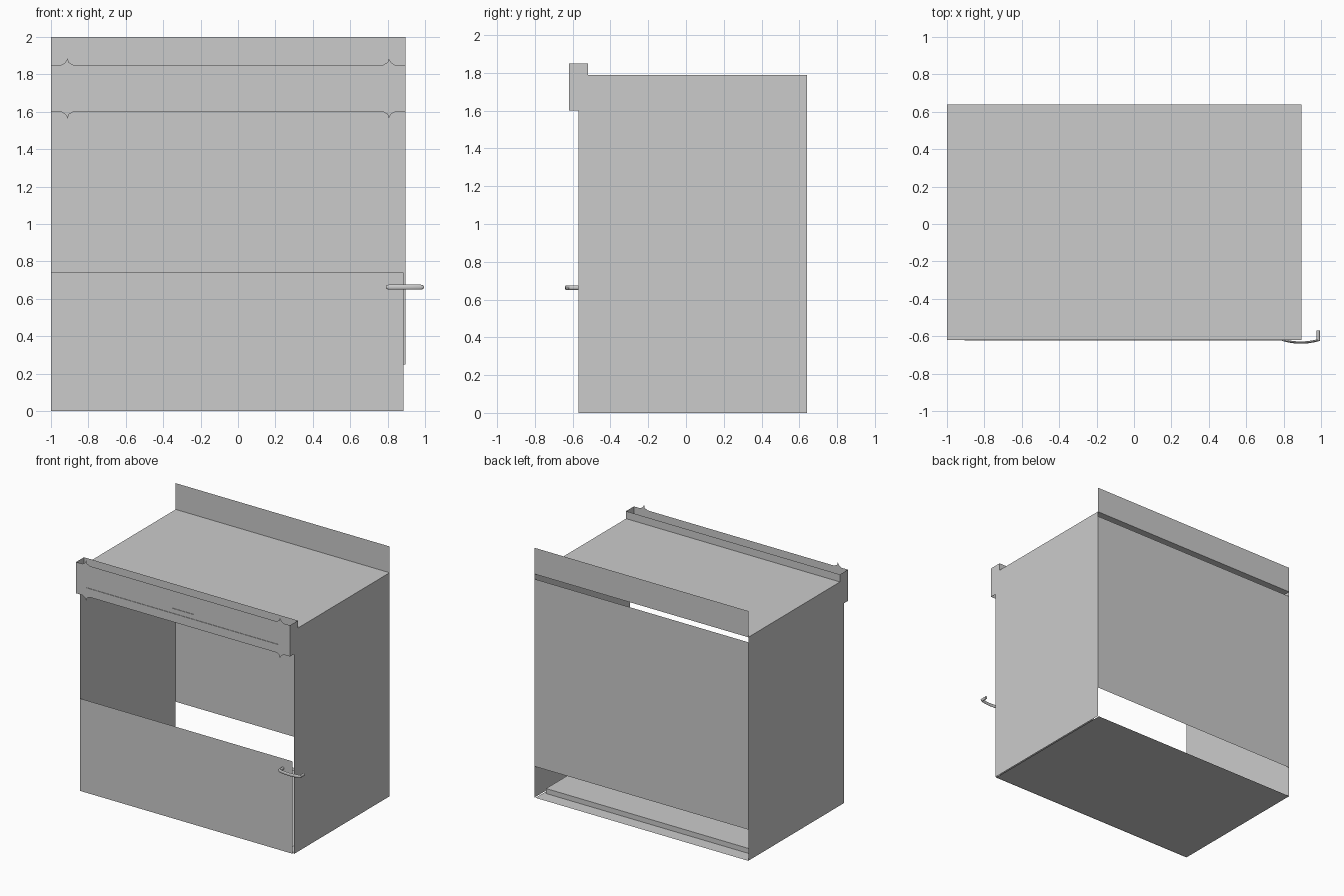
import bpy, math
from mathutils import Vector

if "Cube" in bpy.data.objects:
    bpy.data.objects.remove(bpy.data.objects["Cube"])

grey = bpy.data.materials.new("plain_grey")
grey.diffuse_color = (0.6, 0.6, 0.6, 1)
grey.use_nodes = True
grey.node_tree.nodes["Principled BSDF"].inputs["Base Color"].default_value = grey.diffuse_color

L, R = -1.0, 0.895          # cabinet sides
BACK, FRONT = 0.64, -0.57   # cabinet depth
FASCIA, LIP = -0.62, -0.52  # fascia sheet and the lip behind it
TOP = 1.79


def add(name, verts, faces):
    me = bpy.data.meshes.new(name)
    me.from_pydata([tuple(v) for v in verts], [], faces)
    me.materials.append(grey)
    ob = bpy.data.objects.new(name, me)
    bpy.context.collection.objects.link(ob)
    return ob


def sheet(name, pts):
    return add(name, pts, [list(range(len(pts)))])


def upright(name, x0, x1, y, z0, z1, flip=False):
    pts = [(x0, y, z0), (x1, y, z0), (x1, y, z1), (x0, y, z1)]
    return sheet(name, pts[::-1] if flip else pts)


def level(name, x0, x1, y0, y1, z, flip=False):
    pts = [(x0, y0, z), (x1, y0, z), (x1, y1, z), (x0, y1, z)]
    return sheet(name, pts[::-1] if flip else pts)


# side walls, stepped around the fascia
profile = [(FRONT, 0), (BACK, 0), (BACK, TOP), (LIP, TOP), (LIP, 1.85),
           (FASCIA, 1.85), (FASCIA, 1.6), (FRONT, 1.6)]
sheet("right_wall", [(R, y, z) for y, z in profile])
sheet("left_wall", [(L, y, z) for y, z in profile[::-1]])

# top, floor and the raised inner floor with its riser
level("top_panel", L, R, FASCIA, BACK, TOP)
level("floor_panel", L, 0.885, FRONT, BACK, 0, flip=True)
level("inner_floor", L, 0.865, FRONT, 0.535, 0.04)
upright("inner_floor_riser", L, 0.865, 0.535, 0, 0.04, flip=True)

# back panel and upstand, open slots above and below the panel
upright("back_panel", L, R, BACK, 0.25, 1.75, flip=True)
upright("back_upstand", L, R, BACK, TOP, 2.0)

# lower front panel and lip behind the fascia
upright("front_panel", L, 0.885, FRONT - 0.003, 0, 0.74)
upright("fascia_lip", L, R, LIP, TOP, 1.85, flip=True)

# fascia with small pointed fins along both edges
mid = (L + R) / 2
fin = [(-0.945, 0), (-0.925, 0.012), (-0.91, 0.035), (-0.905, 0.014), (-0.88, 0)]
half = [(L, 0)] + fin
edge = half + [(2 * mid - x, h) for x, h in half[::-1]]
n = len(edge)
verts = [(x, FASCIA, 1.6 - h) for x, h in edge] + [(x, FASCIA, 1.85 + h) for x, h in edge]
add("fascia", verts, [(i, i + 1, n + i + 1, n + i) for i in range(n - 1)])

# fine ledges on the fascia
level("long_ledge", -0.905, 0.795, FASCIA - 0.004, FASCIA, 1.67)
level("short_ledge", -0.145, 0.04, FASCIA - 0.004, FASCIA, 1.71)


# bowed handle: flattened round bar swept along an arc
def tube(name, path, across, half_w, half_h, sides=12):
    verts, faces = [], []
    for p, a, s in zip(path, across, half_h):
        for k in range(sides):
            t = 2 * math.pi * k / sides
            verts.append(p + a * (half_w * math.cos(t)) + Vector((0, 0, s * math.sin(t))))
    m = len(path)
    for i in range(m - 1):
        for k in range(sides):
            j = (k + 1) % sides
            faces.append((i * sides + k, i * sides + j, (i + 1) * sides + j, (i + 1) * sides + k))
    faces += [list(range(sides))[::-1], list(range((m - 1) * sides, m * sides))]
    ob = add(name, verts, faces)
    bpy.context.view_layer.objects.active = ob
    ob.select_set(True)
    bpy.ops.object.shade_smooth_by_angle(angle=math.radians(40))
    ob.select_set(False)


HZ, HX = 0.6625, 0.8925
path, heights = [], []
for i in range(17):
    u = -math.cos(math.pi * i / 16)
    path.append(Vector((HX + 0.1025 * u, -0.634 + 0.016 * u * u, HZ)))
    heights.append(0.013 * max(0.25, min(1, math.sqrt(max(0, 1 - u * u)) * 2.2)))
tube("handle_bar", path, [Vector((0, 1, 0))] * 17, 0.006, heights)

# handle posts
for side, x in (("left", 0.80), ("right", 0.985)):
    tube("handle_post_" + side, [Vector((x, FASCIA, HZ)), Vector((x, FRONT, HZ))],
         [Vector((1, 0, 0))] * 2, 0.009, [0.012] * 2)
